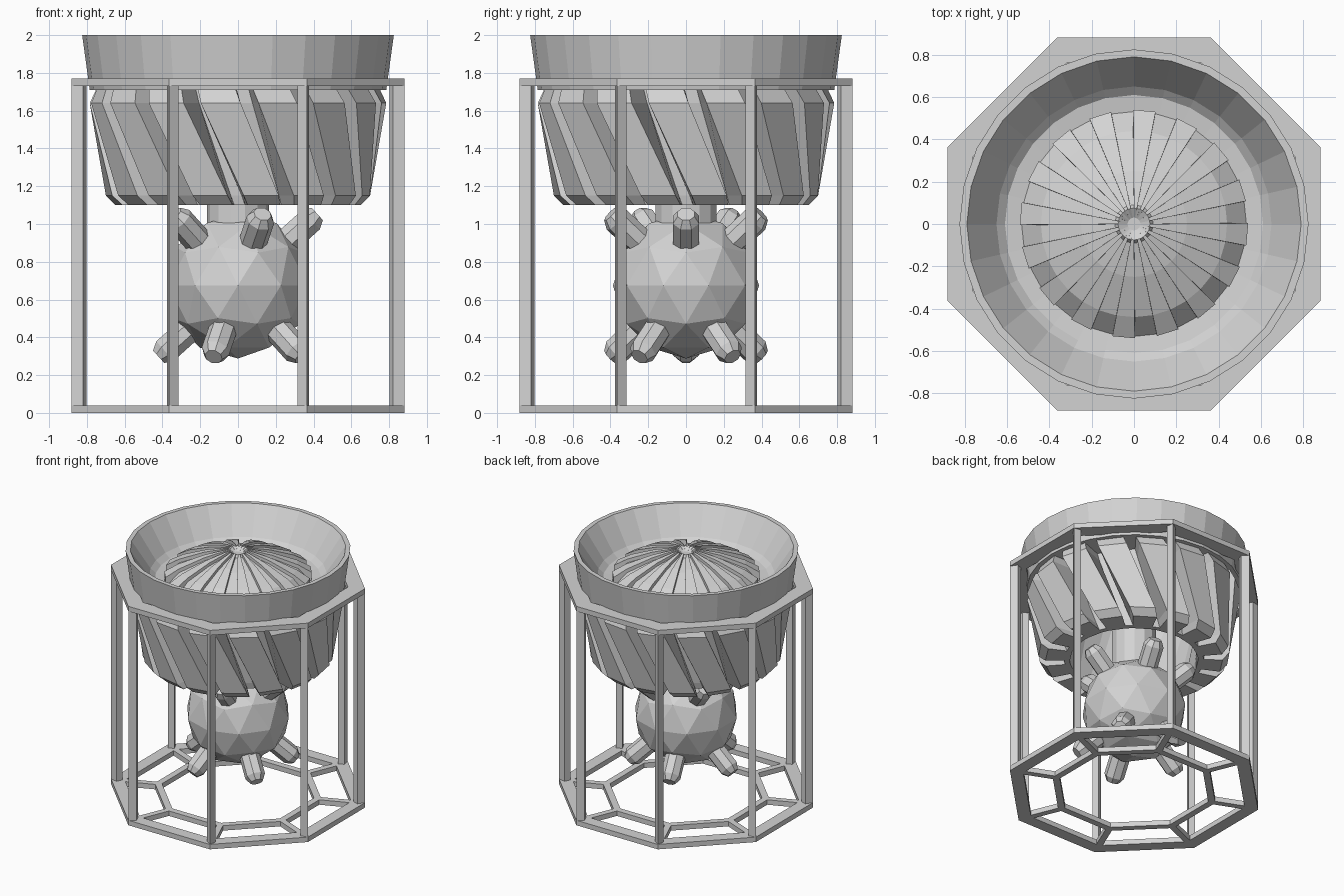
import bpy, bmesh, math
from mathutils import Vector, Matrix

if "Cube" in bpy.data.objects:
    bpy.data.objects.remove(bpy.data.objects["Cube"])

grey = bpy.data.materials.new("plain grey")
grey.diffuse_color = (0.65, 0.65, 0.65, 1)
grey.use_nodes = True
grey.node_tree.nodes["Principled BSDF"].inputs["Base Color"].default_value = grey.diffuse_color


def finish(name, bm):
    bmesh.ops.recalc_face_normals(bm, faces=bm.faces)
    me = bpy.data.meshes.new(name)
    bm.to_mesh(me)
    bm.free()
    me.materials.append(grey)
    ob = bpy.data.objects.new(name, me)
    bpy.context.collection.objects.link(ob)
    return ob


def loft(name, rings, cap=True, loop=False):
    """Skin rings of equal point count; caps are fans to the ring centre."""
    bm = bmesh.new()
    vs = [[bm.verts.new(p) for p in r] for r in rings]
    n = len(rings[0])
    pairs = list(zip(vs, vs[1:])) + ([(vs[-1], vs[0])] if loop else [])
    for a, b in pairs:
        for i in range(n):
            j = (i + 1) % n
            bm.faces.new((a[i], a[j], b[j], b[i]))
    if cap and not loop:
        for r in (vs[0], vs[-1]):
            c = bm.verts.new(sum((v.co for v in r), Vector()) / n)
            for i in range(n):
                bm.faces.new((r[i], r[(i + 1) % n], c))
    return finish(name, bm)


def circle(r, z, n, off=0.0):
    return [Vector((r * math.cos(math.tau * i / n + off),
                    r * math.sin(math.tau * i / n + off), z)) for i in range(n)]


def lathe(name, profile, n, off=0.0):
    return loft(name, [circle(r, z, n, off) for r, z in profile], loop=True)


def prism(name, pts, z0, z1):
    return loft(name, [[Vector((x, y, z)) for x, y in pts] for z in (z0, z1)])


# octagonal cage
OFF = math.pi / 8
R = 0.953


def oct_ring(name, r_in, r_out, z0, z1):
    lathe(name, [(r_in, z0), (r_out, z0), (r_out, z1), (r_in, z1)], 8, OFF)


oct_ring("cage_top_ring", 0.825, R, 1.73, 1.77)
oct_ring("cage_bottom_ring", 0.85, R, 0, 0.04)
oct_ring("cage_inner_ring", 0.57, 0.625, 0, 0.04)
for k in range(8):
    a = OFF + k * math.pi / 4
    u = Vector((math.cos(a), math.sin(a)))
    t = Vector((-u.y, u.x))
    post = [u * R, u * (R - 0.05) + t * 0.033, u * (R - 0.085), u * (R - 0.05) - t * 0.033]
    prism(f"cage_post_{k}", post, 0.02, 1.75)
    spoke = [u * 0.61 + t * 0.024, u * 0.61 - t * 0.024, u * 0.87 - t * 0.024, u * 0.87 + t * 0.024]
    prism(f"cage_spoke_{k}", spoke, 0, 0.04)

# hollow drum with slanted flat-faced teeth
TEETH = 16


def gear(z, r_out, r_in, twist):
    pts = []
    for k in range(TEETH):
        for d, r in ((0, r_out), (15.5, r_out), (15.8, r_in), (22.2, r_in)):
            a = math.radians(k * 360 / TEETH + d - 106.5 + twist)
            pts.append(Vector((r * math.cos(a), r * math.sin(a), z)))
    return pts


loft("toothed_drum", [gear(1.70, 0.52, 0.52, 0), gear(1.10, 0.47, 0.47, 21),
                      gear(1.10, 0.65, 0.51, 21), gear(1.15, 0.70, 0.52, 19),
                      gear(1.64, 0.785, 0.57, 2), gear(1.715, 0.75, 0.57, 0)])

# bowl
lathe("bowl", [(0.50, 1.71), (0.785, 1.71), (0.825, 2.0), (0.79, 2.0),
               (0.65, 1.79), (0.61, 1.755), (0.50, 1.74)], 28, math.pi / 2)

# ribbed dome inside the bowl: rib radius/height, groove radius/height
RIBS = 16


def dome_ring(rib_r, rib_z, groove_r, groove_z):
    pts = []
    for k in range(RIBS):
        for d, r, z in ((-5.5, groove_r, groove_z), (5.5, groove_r, groove_z),
                        (5.6, rib_r, rib_z), (16.9, rib_r, rib_z)):
            a = math.radians(6 + k * 360 / RIBS + d)
            pts.append(Vector((r * math.cos(a), r * math.sin(a), z)))
    return pts


loft("ribbed_dome", [dome_ring(0.54, 1.72, 0.54, 1.72),
                     dome_ring(0.54, 1.81, 0.535, 1.74),
                     dome_ring(0.44, 1.87, 0.44, 1.84),
                     dome_ring(0.25, 1.945, 0.25, 1.92),
                     dome_ring(0.10, 1.985, 0.09, 1.965),
                     dome_ring(0.075, 1.99, 0.075, 1.985),
                     dome_ring(0.03, 1.96, 0.03, 1.96)])

# neck
loft("neck", [circle(0.165, 0.93, 14), circle(0.165, 1.70, 14)])

# faceted ball
C = Vector((0, 0, 0.675))
bm = bmesh.new()
bmesh.ops.create_icosphere(bm, subdivisions=2, radius=0.387, matrix=Matrix.Translation(C))
finish("ball", bm)

# pegs around the ball, five above and five below
for up in (1, -1):
    for k in range(5):
        az = math.radians(72 * k + (0 if up > 0 else 36))
        el = math.radians(42 * up)
        d = Vector((math.cos(el) * math.cos(az), math.cos(el) * math.sin(az), math.sin(el)))
        rot = d.to_track_quat('Z', 'Y')
        rings = [[C + rot @ p for p in circle(r, h, 8, math.pi / 8)]
                 for r, h in ((0.075, 0.28), (0.075, 0.52), (0.048, 0.565))]
        loft(f"{'upper' if up > 0 else 'lower'}_peg_{k}", rings)
